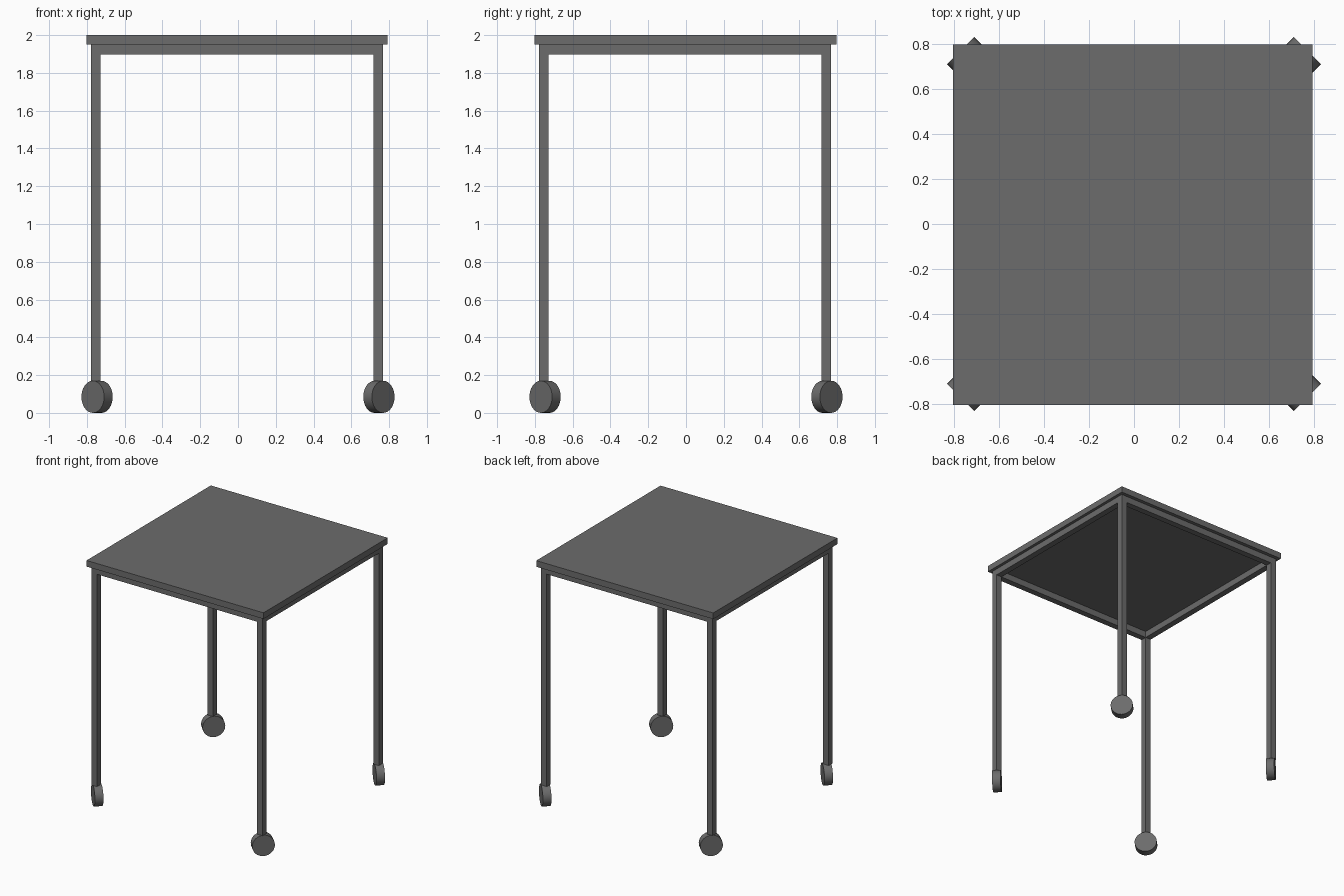
import bpy
from math import pi, atan2

if "Cube" in bpy.data.objects:
    bpy.data.objects.remove(bpy.data.objects["Cube"])

dark = bpy.data.materials.new("dark_grey")
dark.diffuse_color = (0.15, 0.15, 0.15, 1)
dark.use_nodes = True
dark.node_tree.nodes["Principled BSDF"].inputs["Base Color"].default_value = dark.diffuse_color


def finish(name):
    ob = bpy.context.object
    ob.name = name
    ob.data.materials.append(dark)
    return ob


def box(name, x0, x1, y0, y1, z0, z1):
    bpy.ops.mesh.primitive_cube_add(
        size=1, location=((x0 + x1) / 2, (y0 + y1) / 2, (z0 + z1) / 2))
    ob = finish(name)
    ob.scale = (x1 - x0, y1 - y0, z1 - z0)
    bpy.ops.object.transform_apply(location=False, rotation=False, scale=True)


# Frame outline (outer faces of the legs) and bar thickness
L, R, F, B = -0.777, 0.767, -0.777, 0.768
T = 0.05
APRON, UNDER = 1.898, 1.95

# Table top
box("table_top", -0.803, 0.791, -0.802, 0.797, UNDER, 2.0)

# Rails running between the legs, under the top
box("front_rail", L + T, R - T, F, F + T, APRON, UNDER)
box("back_rail", L + T, R - T, B - T, B, APRON, UNDER)
box("left_rail", L, L + T, F + T, B - T, APRON, UNDER)
box("right_rail", R - T, R, F + T, B - T, APRON, UNDER)

# Legs, each with a wheel facing diagonally outward
for side, sx, x in (("left", -1, L), ("right", 1, R - T)):
    for end, sy, y in (("front", -1, F), ("back", 1, B - T)):
        box(f"{end}_{side}_leg", x, x + T, y, y + T, 0.168, UNDER)
        bpy.ops.mesh.primitive_cylinder_add(
            vertices=32, radius=0.085, depth=0.064,
            location=(sx * 0.746, sy * 0.746, 0.085),
            rotation=(0, pi / 2, atan2(sy, sx)))
        finish(f"{end}_{side}_wheel")
        bpy.ops.object.shade_smooth_by_angle()
